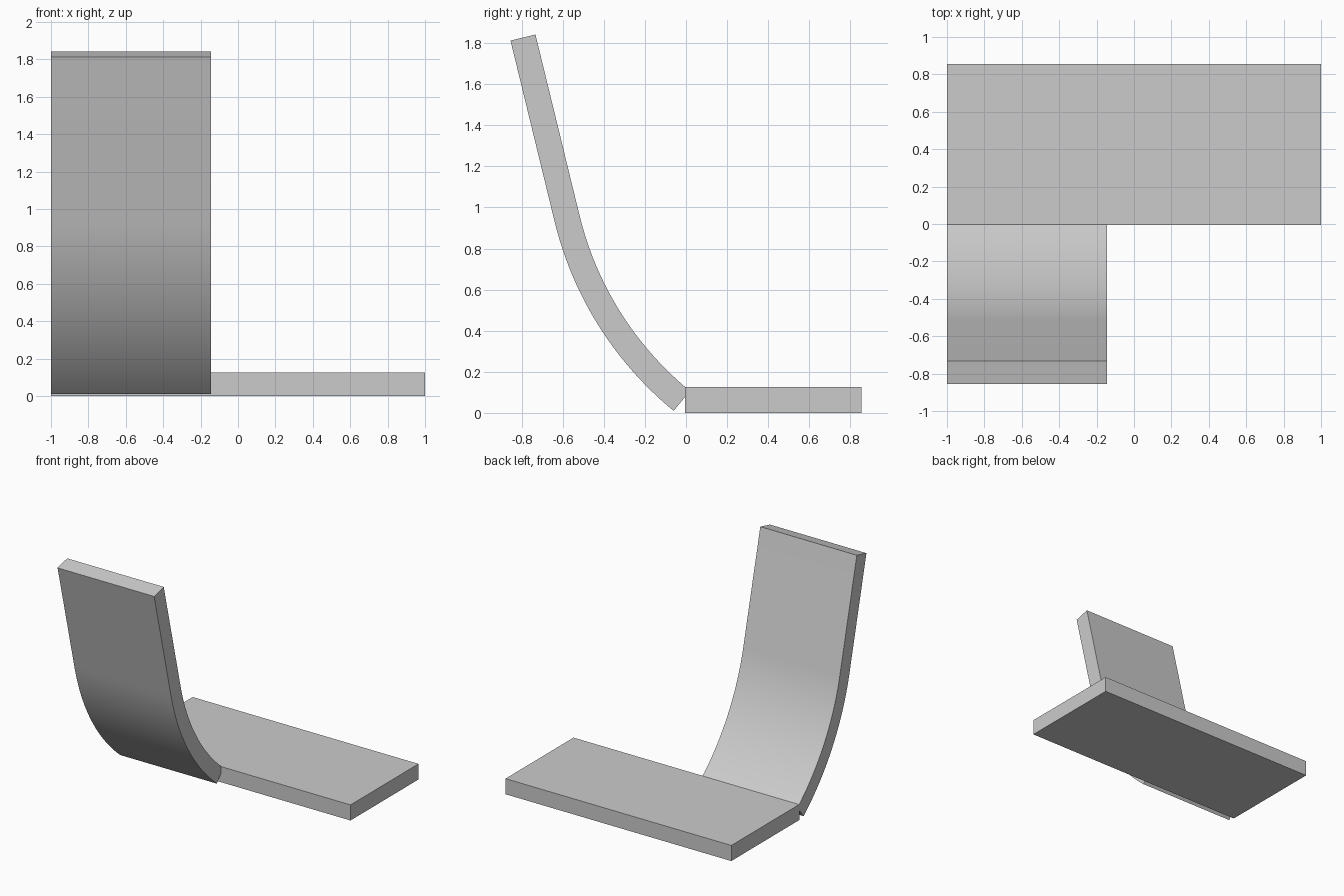
import bpy
from math import atan2, cos, sin, radians, pi

if "Cube" in bpy.data.objects:
    bpy.data.objects.remove(bpy.data.objects["Cube"])


def extrude_x(name, profile, x0, x1):
    """Solid made from a counter-clockwise (y, z) profile swept along x."""
    n = len(profile)
    verts = [(x, y, z) for x in (x0, x1) for y, z in profile]
    faces = [tuple(reversed(range(n))), tuple(range(n, 2 * n))]
    faces += [(i, (i + 1) % n, n + (i + 1) % n, n + i) for i in range(n)]
    mesh = bpy.data.meshes.new(name)
    mesh.from_pydata(verts, [], faces)
    obj = bpy.data.objects.new(name, mesh)
    bpy.context.collection.objects.link(obj)
    return obj


# Flat seat slab
extrude_x("seat", [(-0.005, 0), (0.855, 0), (0.855, 0.125), (-0.005, 0.125)], -1, 1)

# Curved backrest: an arc of constant thickness ending in a straight upper run
CY, CZ, R, THICK, STRAIGHT, STEPS = 1.026, 1.336, 1.714, 0.125, 0.908, 24
a0 = atan2(-1.326, -1.086) + 2 * pi
a1 = pi + radians(13.7)


def side(r):
    pts = []
    for i in range(STEPS + 1):
        a = a0 + (a1 - a0) * i / STEPS
        pts.append((CY + r * cos(a), CZ + r * sin(a)))
    y, z = pts[-1]
    pts.append((y + STRAIGHT * sin(a1), z - STRAIGHT * cos(a1)))
    return pts


outer, inner = side(R), side(R - THICK)
back = extrude_x("backrest", inner + outer[::-1], -1, -0.145)

# Smooth the bend, keep the edges crisp
bpy.context.view_layer.objects.active = back
back.select_set(True)
bpy.ops.object.shade_smooth_by_angle(angle=radians(30))
